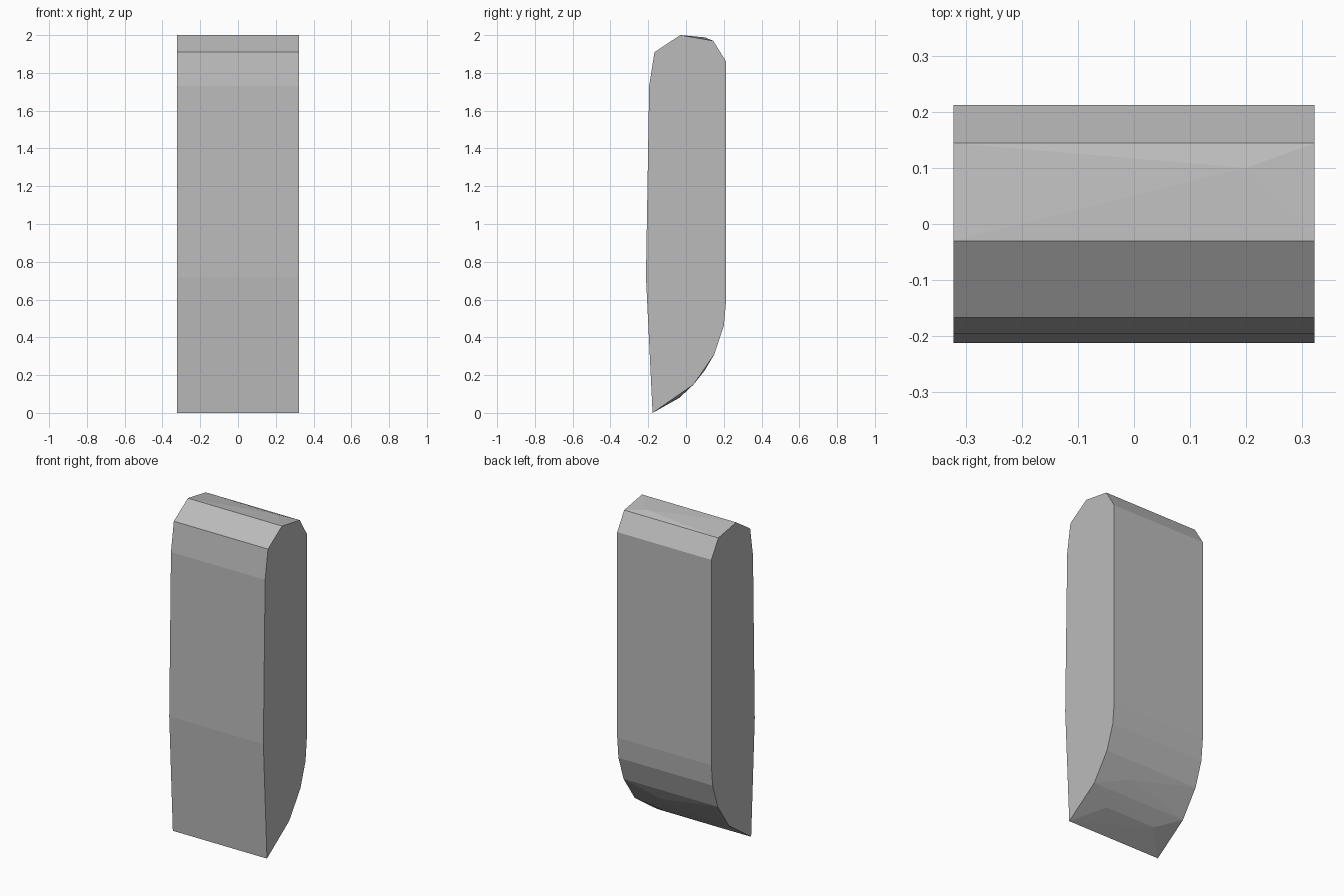
import bpy
import bmesh
import math

if "Cube" in bpy.data.objects:
    bpy.data.objects.remove(bpy.data.objects["Cube"])

HALF_WIDTH = 0.322

# Side profile (y, z) of the bar
PROFILE = [(-0.177, 0.0), (0.04, 0.15), (0.15, 0.31), (0.20, 0.46),
           (0.212, 0.59), (0.212, 1.86), (0.144, 1.97), (-0.03, 2.0),
           (-0.167, 1.91), (-0.195, 1.73), (-0.212, 0.72)]

# Slight bulges on the rounded top and the underside
BULGES = [(0.2, 0.1, 1.988),
          (-0.17, -0.035, 0.08), (0.17, -0.035, 0.082),
          (0.1, 0.1, 0.226)]

grey = bpy.data.materials.new("grey")
grey.diffuse_color = (0.5, 0.5, 0.5, 1.0)
grey.use_nodes = True
grey.node_tree.nodes["Principled BSDF"].inputs["Base Color"].default_value = grey.diffuse_color

# Bar: convex skin over both end profiles and the bulges
bm = bmesh.new()
for x in (-HALF_WIDTH, HALF_WIDTH):
    for y, z in PROFILE:
        bm.verts.new((x, y, z))
for point in BULGES:
    bm.verts.new(point)
bmesh.ops.convex_hull(bm, input=bm.verts[:])
bmesh.ops.dissolve_limit(bm, angle_limit=math.radians(0.5),
                         verts=bm.verts[:], edges=bm.edges[:])
bmesh.ops.recalc_face_normals(bm, faces=bm.faces[:])

mesh = bpy.data.meshes.new("bar_body")
bm.to_mesh(mesh)
bm.free()
mesh.materials.append(grey)
bar = bpy.data.objects.new("bar_body", mesh)
bpy.context.collection.objects.link(bar)
